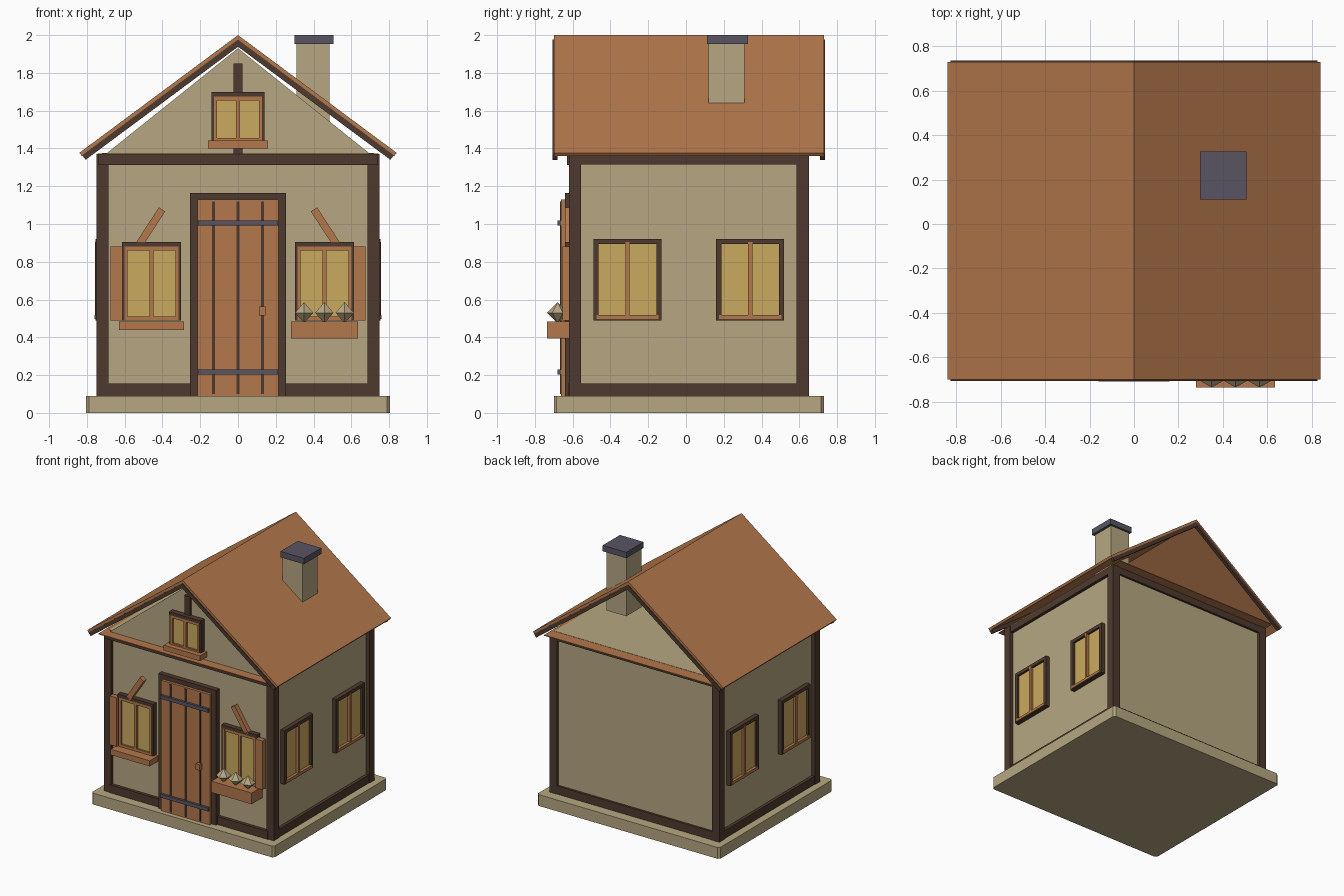
import bpy, bmesh, math
from mathutils import Matrix

if "Cube" in bpy.data.objects:
    bpy.data.objects.remove(bpy.data.objects["Cube"])

def mat(name, hexcol):
    c = [int(hexcol[i:i + 2], 16) / 255 for i in (0, 2, 4)]
    lin = [v / 12.92 if v < 0.04 else ((v + 0.055) / 1.055) ** 2.4 for v in c]
    m = bpy.data.materials.new(name)
    m.diffuse_color = (*lin, 1)
    m.use_nodes = True
    m.node_tree.nodes["Principled BSDF"].inputs["Base Color"].default_value = m.diffuse_color
    return m

CREAM = mat("cream plaster", "B7A782")
DARK = mat("dark timber", "4E3A2E")
WOOD = mat("orange wood", "B4784C")
SLATE = mat("slate metal", "585563")
GLASS = mat("yellow glass", "CBAA60")

def finish(name, bm, m):
    bmesh.ops.recalc_face_normals(bm, faces=bm.faces)
    me = bpy.data.meshes.new(name)
    bm.to_mesh(me)
    bm.free()
    me.materials.append(m)
    ob = bpy.data.objects.new(name, me)
    bpy.context.collection.objects.link(ob)
    return ob

def box(name, m, x, y, z, chamfer=0):
    """Box from (min, max) pairs, with optional chamfer on upright edges."""
    x, y, z = sorted(x), sorted(y), sorted(z)
    bm = bmesh.new()
    bmesh.ops.create_cube(bm, size=1)
    for v in bm.verts:
        v.co = [a[0] if c < 0 else a[1] for c, a in zip(v.co, (x, y, z))]
    if chamfer:
        up = [e for e in bm.edges if abs(e.verts[0].co.z - e.verts[1].co.z) > 1e-4]
        bmesh.ops.bevel(bm, geom=up, offset=chamfer, segments=1, affect='EDGES')
    return finish(name, bm, m)

def prism(name, m, profile, y0, y1):
    """Extrude an x-z outline along y."""
    bm = bmesh.new()
    f = bm.faces.new([bm.verts.new((x, y0, z)) for x, z in profile])
    ext = bmesh.ops.extrude_face_region(bm, geom=[f])
    for v in ext['geom']:
        if isinstance(v, bmesh.types.BMVert):
            v.co.y = y1
    return finish(name, bm, m)

# Base and walls
box("base_slab", CREAM, (-.805, .805), (-.70, .73), (0, .09), .015)
box("walls", CREAM, (-.72, .72), (-.60, .63), (.09, 1.375))
prism("front_gable", CREAM, [(-.70, 1.37), (.70, 1.37), (0, 1.93)], -.62, -.58)

# Timber frame
for sx, side in ((-1, "left"), (1, "right")):
    for y, end in (((-.62, -.555), "front"), ((.585, .65), "back")):
        box(f"{end}_{side}_post", DARK, (sx * .685, sx * .75), y, (.09, 1.37))
    for z, lvl in (((.09, .155), "lower"), ((1.315, 1.37), "upper")):
        box(f"{side}_{lvl}_beam", DARK, (sx * .70, sx * .745), (-.56, .59), z)
box("front_upper_beam", DARK, (-.74, .74), (-.63, -.58), (1.312, 1.372))
box("back_upper_beam", DARK, (-.74, .74), (.60, .648), (1.312, 1.37))
box("back_lower_beam", DARK, (-.70, .70), (.60, .648), (.09, .155))
for s, side in ((-1, "left"), (1, "right")):
    box(f"front_{side}_lower_beam", DARK, (s * .25, s * .70), (-.625, -.58), (.09, .155))
box("gable_post", DARK, (-.025, .025), (-.64, -.60), (1.37, 1.85))

# Roof: slopes, eave board, barge boards
def chevron(x, top, k, t):
    return [(-x, top - k * x), (0, top), (x, top - k * x),
            (x - t * .6, top - k * x - t * .8), (0, top - t * 1.25),
            (-x + t * .6, top - k * x - t * .8)]

prism("roof", WOOD, chevron(.84, 2.0, .742, .02), -.70, .73)
box("eave_board", WOOD, (-.745, .745), (-.695, .725), (1.367, 1.373))
for y, end in (((-.706, -.68), "front"), ((.71, .736), "back")):
    prism(f"{end}_barge_board", DARK, chevron(.825, 1.976, .742, .03), *y)

# Chimney
box("chimney", CREAM, (.31, .485), (.12, .31), (1.48, 1.955))
box("chimney_cap", SLATE, (.298, .506), (.11, .327), (1.953, 2.0))

# Door
for s, side in ((-1, "left"), (1, "right")):
    box(f"door_{side}_jamb", DARK, (s * .21, s * .255), (-.64, -.59), (.09, 1.165))
box("door_lintel", DARK, (-.21, .21), (-.64, -.59), (1.125, 1.165))
box("door", WOOD, (-.215, .215), (-.662, -.59), (.09, 1.13))
for i in (-1, 0, 1):
    box(f"door_groove_{i + 2}", DARK, (i * .13 - .007, i * .13 + .007), (-.667, -.66), (.10, 1.12))
for z, lvl in ((.217, "lower"), (1.005, "upper")):
    box(f"door_{lvl}_strap", SLATE, (-.212, .212), (-.68, -.66), (z - .014, z + .014))
box("door_handle", WOOD, (.11, .145), (-.69, -.66), (.515, .562))

# Front-facing windows (two on the wall, one in the gable)
def front_window(name, cx, w, z0, z1, y):
    """w is half the outer width; y is the wall plane."""
    for s, side in ((-1, "left"), (1, "right")):
        box(f"{name}_{side}_frame", DARK, (cx + s * (w - .025), cx + s * w), (y - .03, y + .01), (z0, z1))
        box(f"{name}_{side}_stile", WOOD, (cx + s * (w - .03), cx + s * (w - .014)), (y - .035, y), (z0, z1 - .025))
    box(f"{name}_top_frame", DARK, (cx - w, cx + w), (y - .035, y + .01), (z1 - .025, z1))
    box(f"{name}_glass", GLASS, (cx - w + .02, cx + w - .02), (y - .02, y + .01), (z0, z1 - .02))
    box(f"{name}_mullion", WOOD, (cx - .011, cx + .011), (y - .035, y), (z0, z1 - .025))
    for z, lvl in ((z0, "lower"), (z1 - .045, "upper")):
        box(f"{name}_{lvl}_rail", WOOD, (cx - w + .02, cx + w - .02), (y - .034, y), (z, z + .02))

front_window("gable_window", 0, .14, 1.435, 1.70, -.635)
box("gable_window_sill", WOOD, (-.16, .16), (-.708, -.62), (1.40, 1.442))

for s, side in ((-1, "left"), (1, "right")):
    front_window(f"front_{side}_window", s * .458, .157, .49, .905, -.605)
    box(f"{side}_shutter", WOOD, (s * .612, s * .675), (-.655, -.615), (.49, .88))
    # tilted board above the window
    ob = box(f"{side}_tilted_board", WOOD, (-.02, .02), (-.018, .018), (-.14, .11))
    ob.data.transform(Matrix.Translation((s * .462, -.622, .985)) @ Matrix.Rotation(-s * math.radians(33), 4, 'Y'))

box("left_window_sill", WOOD, (-.63, -.285), (-.706, -.60), (.44, .485))

# Flower box with faceted flowers
box("flower_box", WOOD, (.28, .635), (-.735, -.60), (.395, .485))
for i, x in enumerate((.35, .457, .565)):
    bm = bmesh.new()
    bmesh.ops.create_uvsphere(bm, u_segments=6, v_segments=2, radius=.056)
    bmesh.ops.transform(bm, matrix=Matrix.Translation((x, -.68, .53)), verts=bm.verts)
    finish(f"flower_{i + 1}", bm, CREAM)

# Side windows
for s, side in ((-1, "left"), (1, "right")):
    for cy, end in ((-.31, "front"), (.34, "back")):
        n = f"{side}_{end}_side_window"
        for d, e in ((-1, "near"), (1, "far")):
            box(f"{n}_{e}_frame", DARK, (s * .71, s * .755), (cy + d * .153, cy + d * .18), (.49, .92))
        for z, e in ((.49, "lower"), (.893, "upper")):
            box(f"{n}_{e}_frame", DARK, (s * .71, s * .755), (cy - .16, cy + .16), (z, z + .027))
        box(f"{n}_glass", GLASS, (s * .71, s * .738), (cy - .16, cy + .16), (.50, .90))
        box(f"{n}_mullion", WOOD, (s * .73, s * .758), (cy - .011, cy + .011), (.50, .905))
        box(f"{n}_rail", WOOD, (s * .73, s * .76), (cy - .165, cy + .165), (.497, .518))
